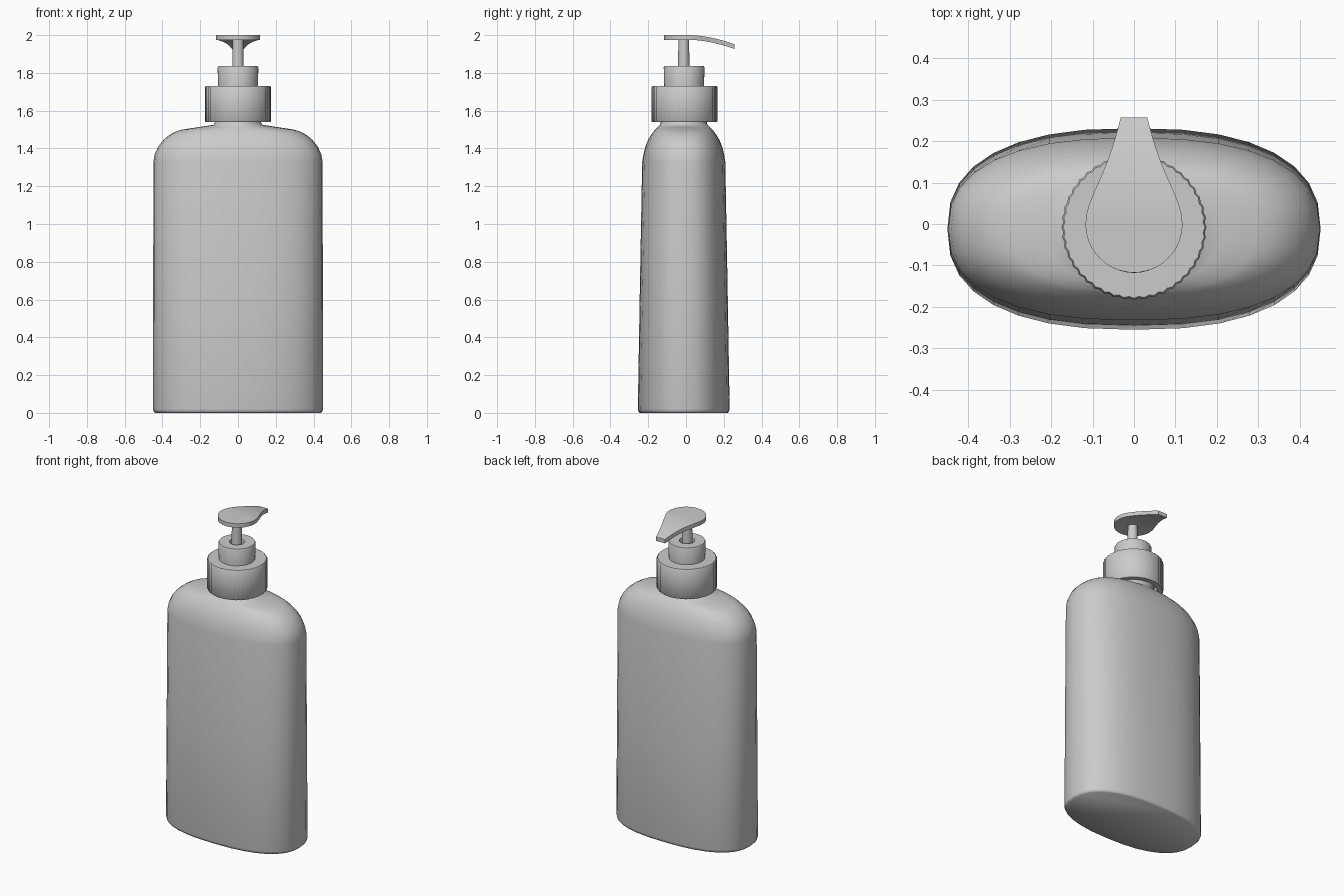
import bpy, bmesh, math

if "Cube" in bpy.data.objects:
    bpy.data.objects.remove(bpy.data.objects["Cube"])

CY = -0.01  # y position of the bottle axis


def finish(name, bm, angle=35):
    bmesh.ops.recalc_face_normals(bm, faces=bm.faces)
    me = bpy.data.meshes.new(name)
    bm.to_mesh(me)
    bm.free()
    ob = bpy.data.objects.new(name, me)
    bpy.context.collection.objects.link(ob)
    bpy.ops.object.select_all(action='DESELECT')
    ob.select_set(True)
    bpy.context.view_layer.objects.active = ob
    bpy.ops.object.shade_smooth_by_angle(angle=math.radians(angle))
    return ob


def spow(v, p):
    return math.copysign(abs(v) ** p, v)


def loft(name, rings, sides, cy=CY, ripple=0.0, angle=35):
    """Stack superellipse rings (z, half_x, half_y, exponent, rippled) and cap both ends."""
    bm = bmesh.new()
    loops = []
    for z, hx, hy, n, rippled in rings:
        loop = []
        for i in range(sides):
            a = 2 * math.pi * i / sides
            d = ripple * (i % 2) if rippled else 0
            loop.append(bm.verts.new(((hx - d) * spow(math.cos(a), 2 / n),
                                      cy + (hy - d) * spow(math.sin(a), 2 / n), z)))
        loops.append(loop)
    for lo, hi in zip(loops, loops[1:]):
        for i in range(sides):
            j = (i + 1) % sides
            bm.faces.new((lo[i], lo[j], hi[j], hi[i]))
    bm.faces.new(loops[0])
    bm.faces.new(loops[-1])
    return finish(name, bm, angle)


def lathe(name, profile, sides, cy=CY, ripple=0.0, rippled=(), angle=35):
    rings = [(z, r, r, 2, k in rippled) for k, (r, z) in enumerate(profile)]
    return loft(name, rings, sides, cy, ripple, angle)


# Bottle body: oval base, tapered sides, rounded shoulders, round neck
N = 2.45
body = [(0, .440, .233, N), (.008, .447, .240, N), (.02, .45, .243, N),
        (.68, .449, .232, N), (1.33, .448, .220, N), (1.37, .441, .213, N),
        (1.41, .422, .203, N), (1.445, .395, .189, N), (1.47, .365, .174, N),
        (1.488, .333, .161, N), (1.50, .295, .151, N), (1.512, .215, .140, 2.2),
        (1.525, .130, .127, 2), (1.535, .123, .122, 2), (1.62, .123, .122, 2)]
loft("bottle_body", [r + (False,) for r in body], 32, cy=-0.012, angle=50)

# Ribbed screw cap, hollow underneath around the neck
lathe("screw_cap",
      [(.14, 1.60), (.14, 1.54), (.171, 1.54), (.175, 1.545), (.175, 1.724),
       (.171, 1.73), (.09, 1.73)], 88, cy=-0.008, ripple=.004,
      rippled=(2, 3, 4, 5), angle=40)

# Pump collar with a recess around the stem
lathe("pump_collar",
      [(.105, 1.72), (.108, 1.828), (.104, 1.836), (.045, 1.836), (.042, 1.815)], 40)

# Pump stem
lathe("pump_stem", [(.031, 1.80), (.028, 1.98)], 20, cy=-0.012)

# Pump head: teardrop plate curving down to the spout
R = .117
stations = [(-R * math.cos(t), max(R * math.sin(t), .008))
            for t in [math.pi / 2 * k / 12 for k in range(13)]]
stations += [(.025, .1145), (.05, .107), (.075, .097), (.1, .086), (.125, .075),
             (.155, .063), (.18, .054), (.205, .046), (.23, .039), (.257, .032)]
COLS = 8
bm = bmesh.new()
rows = []
for y, w in stations:
    z = 2.0 - .048 * (max(y - .02, 0) / .237) ** 1.7
    rows.append([bm.verts.new((w * (2 * c / COLS - 1), y, z)) for c in range(COLS + 1)])
for a, b in zip(rows, rows[1:]):
    for c in range(COLS):
        bm.faces.new((a[c], a[c + 1], b[c + 1], b[c]))
# Thicken downwards by closing a copied lower sheet
top = list(bm.faces)
low = bmesh.ops.extrude_face_region(bm, geom=top, use_keep_orig=True)
for v in low["geom"]:
    if isinstance(v, bmesh.types.BMVert):
        v.co.z -= .025
finish("pump_head", bm)
